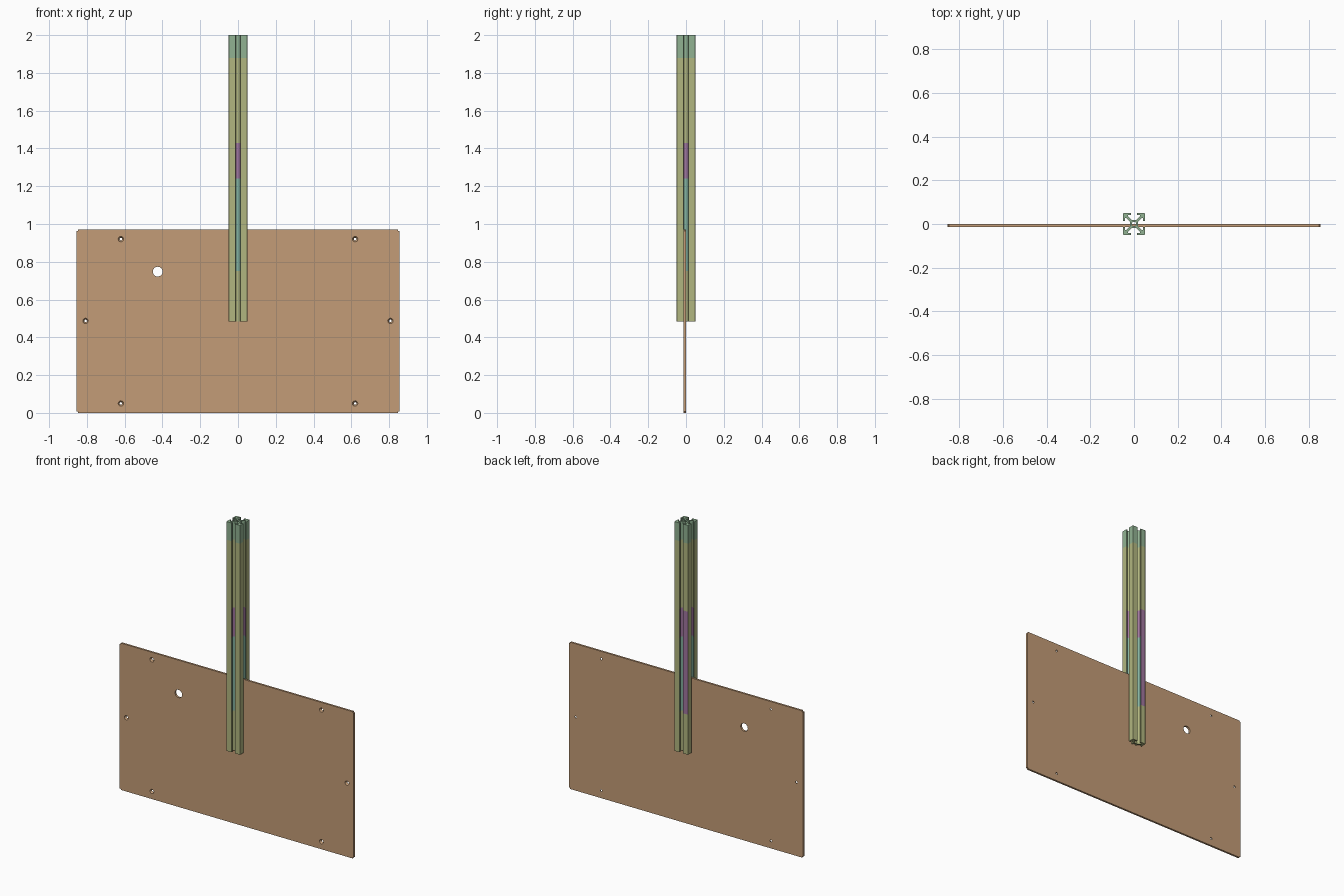
import bpy, bmesh
from math import pi, cos, sin
from mathutils import Matrix, Vector

cube = bpy.data.objects.get("Cube")
if cube:
    bpy.data.objects.remove(cube, do_unlink=True)


def material(name, rgb):
    m = bpy.data.materials.new(name)
    linear = [(c / 255) ** 2.2 for c in rgb] + [1]
    m.use_nodes = True
    m.diffuse_color = linear
    m.node_tree.nodes["Principled BSDF"].inputs["Base Color"].default_value = linear
    return m


tan = material("tan board", (194, 155, 118))
olive = material("olive", (176, 181, 127))
sage = material("sage green", (144, 177, 145))
purple = material("muted purple", (160, 118, 158))
teal = material("pale teal", (132, 178, 160))


def add_object(name, bm, mats):
    bmesh.ops.recalc_face_normals(bm, faces=bm.faces)
    mesh = bpy.data.meshes.new(name)
    bm.to_mesh(mesh)
    bm.free()
    for m in mats:
        mesh.materials.append(m)
    ob = bpy.data.objects.new(name, mesh)
    bpy.context.collection.objects.link(ob)
    return ob


# Thin board with slightly rounded corners
FRONT, BACK = -0.014, -0.001
MID = (FRONT + BACK) / 2
HALF_W, HEIGHT = 0.855, 0.97
bm = bmesh.new()
bmesh.ops.create_cube(bm, size=1, matrix=Matrix.Translation((0, MID, HEIGHT / 2))
                      @ Matrix.Diagonal((2 * HALF_W, BACK - FRONT, HEIGHT, 1)))
corners = [e for e in bm.edges
           if abs((e.verts[0].co - e.verts[1].co).normalized().y) > 0.9]
bmesh.ops.bevel(bm, geom=corners, offset=0.008, segments=3, affect='EDGES')
board = add_object("back_board", bm, [tan])

# Cutters: six countersunk screw holes and one cable hole
holes = [(s * x, z, 0.015, 0.006) for s in (-1, 1)
         for x, z in ((0.62, 0.92), (0.62, 0.05), (0.807, 0.487))]
holes.append((-0.425, 0.748, 0.026, 0.026))
bm = bmesh.new()
for x, z, r_front, r_back in holes:
    bmesh.ops.create_cone(bm, cap_ends=True, segments=24,
                          radius1=r_back, radius2=r_front, depth=0.015,
                          matrix=Matrix.Translation((x, MID, z)) @ Matrix.Rotation(pi / 2, 4, 'X'))
cutter = add_object("hole_cutter", bm, [tan])
cutter.hide_render = True
cutter.hide_set(True)
cut = board.modifiers.new("holes", 'BOOLEAN')
cut.operation = 'DIFFERENCE'
cut.solver = 'EXACT'
cut.object = cutter

# Slotted post: one quarter of the section, mirrored over its diagonal
half = [(0.010, 0), (0.018, 0), (0.018, 0.010), (0.0355, 0.0275),
        (0.041, 0.0275), (0.041, 0.013), (0.05, 0.013), (0.05, 0.048)]
quarter = half + [(y, x) for x, y in reversed(half)] + [(0.008, 0.008)]
levels = [0.485, 0.75, 1.24, 1.43, 1.88, 2.0]
OLIVE, SAGE, PURPLE, TEAL = range(4)


def side_colour(mid):
    if mid.z > 1.88:
        return SAGE
    if 0.75 < mid.z < 1.43:
        if max(abs(mid.x), abs(mid.y)) < 0.0485:      # inside the slots
            return TEAL if mid.z < 1.24 else PURPLE
        if mid.y > 0.0495 and mid.x < 0:              # strip on the back
            return PURPLE
    return OLIVE


bm = bmesh.new()
for k in range(4):
    turn = Matrix.Rotation(k * pi / 2, 4, 'Z')
    rings = [[bm.verts.new(turn @ Vector((x, y, z))) for x, y in quarter]
             for z in levels]
    n = len(quarter)
    seam = len(half) - 1 + len(half)
    for low, high in zip(rings, rings[1:]):
        for i in range(n):
            j = (i + 1) % n
            # the flat joints between quarters stay open
            if i == 0 or i == seam - 1:
                continue
            f = bm.faces.new((low[i], low[j], high[j], high[i]))
            f.material_index = side_colour(f.calc_center_median())
    bm.faces.new(list(reversed(rings[0]))).material_index = OLIVE
    bm.faces.new(rings[-1]).material_index = SAGE
bmesh.ops.remove_doubles(bm, verts=bm.verts, dist=0.00005)
add_object("slotted_post", bm, [olive, sage, purple, teal])
